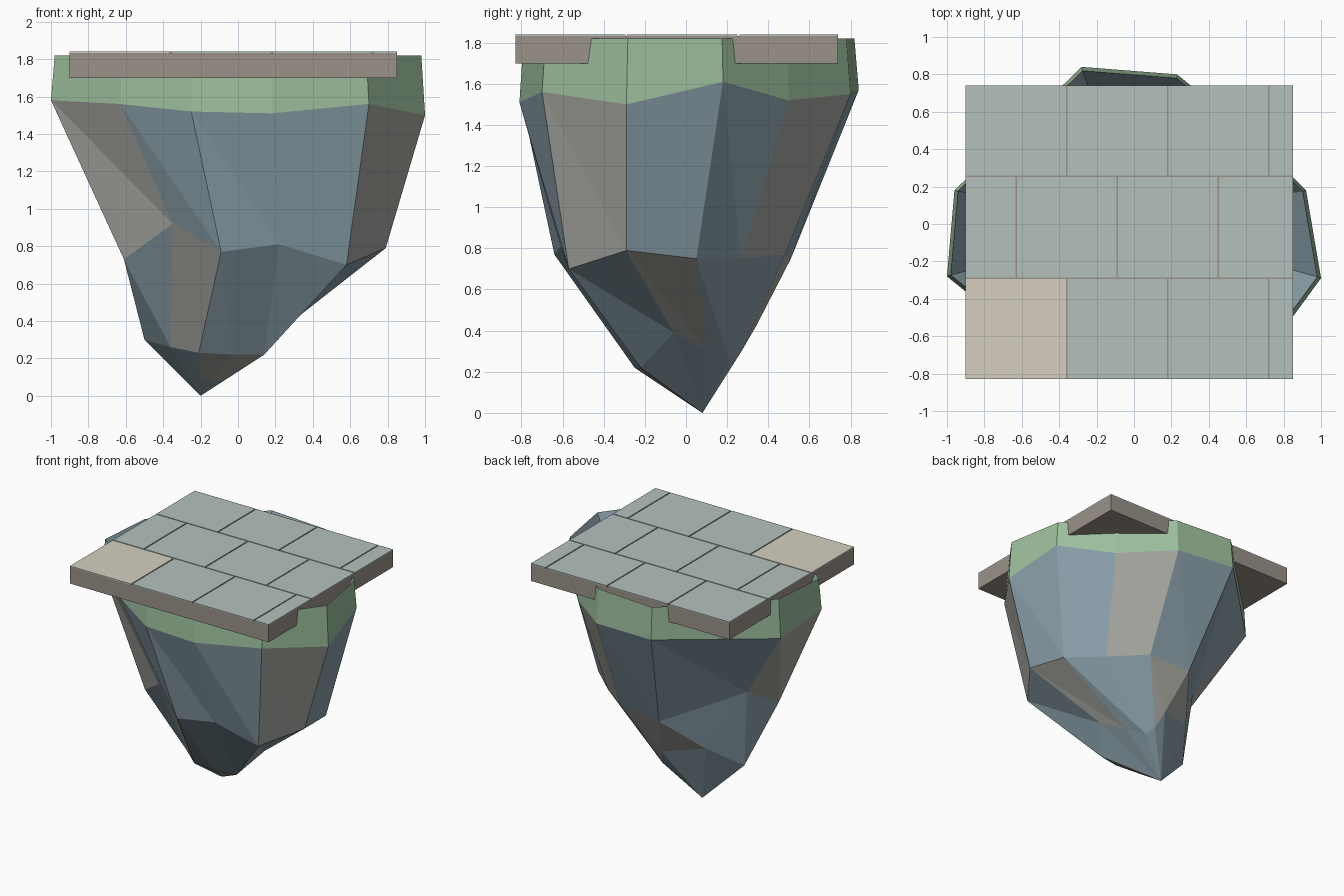
import bpy
import bmesh
from mathutils import Vector

cube = bpy.data.objects.get("Cube")
if cube:
    bpy.data.objects.remove(cube, do_unlink=True)


def material(name, rgb):
    """Make a flat material from a 0-255 display colour."""
    linear = [((c / 255 + 0.055) / 1.055) ** 2.4 for c in rgb] + [1]
    mat = bpy.data.materials.new(name)
    mat.use_nodes = True
    mat.diffuse_color = linear
    shader = next(n for n in mat.node_tree.nodes if n.type == 'BSDF_PRINCIPLED')
    shader.inputs["Base Color"].default_value = linear
    shader.inputs["Roughness"].default_value = 0.9
    return mat


blue_rock = material("blue grey rock", (138, 160, 170))
warm_rock = material("warm grey rock", (166, 166, 160))
grass = material("grass green", (156, 190, 156))
mortar = material("brown stone", (155, 146, 137))
slate = material("pale slate", (180, 193, 190))
sand = material("sand stone", (214, 207, 192))


def finish(name, bm, mats):
    bmesh.ops.recalc_face_normals(bm, faces=bm.faces)
    mesh = bpy.data.meshes.new(name)
    bm.to_mesh(mesh)
    bm.free()
    for mat in mats:
        mesh.materials.append(mat)
    obj = bpy.data.objects.new(name, mesh)
    bpy.context.collection.objects.link(obj)
    return obj


def box(name, low, high, mat):
    bm = bmesh.new()
    bmesh.ops.create_cube(bm, size=1)
    low, high = Vector(low), Vector(high)
    for v in bm.verts:
        v.co = (low + high) / 2 + v.co * (high - low)
    return finish(name, bm, [mat])


# Rock cross-sections, running counter-clockwise from the right-hand front
shoulder = [(-1, -.28, 1.58), (-.63, -.58, 1.56), (-.25, -.8, 1.52),
            (.18, -.81, 1.51), (.7, -.7, 1.56), (1, -.29, 1.5),
            (.92, .18, 1.61), (.6, .5, 1.52), (.23, .8, 1.55),
            (-.28, .84, 1.57), (-.96, .18, 1.51)]
waist = [(-.61, -.3, .73), (-.35, -.5, .92), (-.09, -.64, .77),
         (.22, -.61, .81), (.58, -.57, .7), (.79, -.29, .79),
         (.74, .05, .75), (.5, .27, .75), (.24, .48, .77),
         (-.12, .51, .75), (-.56, .03, .92)]
ankle = [(-.5, -.02, .3), (-.36, -.14, .26), (-.21, -.25, .23),
         (-.03, -.25, .22), (.14, -.22, .22), (.28, -.06, .39),
         (.16, .1, .31), (.06, .21, .26), (.02, .27, .3),
         (-.02, .34, .42), (-.33, .22, .48)]
tip = Vector((-.2, .08, 0))
toe = [Vector(p).lerp(tip, .64) for p in ankle]
rim = [(x * .98, y * .975, 1.82) for x, y, z in shoulder]
basin = [(x * .84, y * .84, 1.58) for x, y, z in shoulder]
count = len(shoulder)

# Segments of each band whose two triangles are warm rock
warm_segments = {0: {0, 4, 7, 10}, 1: {1, 5, 8}, 2: {2, 3}}

# Floating rock: triangulated bands tapering to a point
bm = bmesh.new()
rings = [[bm.verts.new(p) for p in ring] for ring in (shoulder, waist, ankle, toe)]
for band, (upper, lower) in enumerate(zip(rings, rings[1:])):
    for i in range(count):
        j = (i + 1) % count
        halves = [(upper[i], upper[j], lower[j]), (upper[i], lower[j], lower[i])]
        for half, corners in enumerate(halves):
            face = bm.faces.new(corners)
            warm = i in warm_segments.get(band, ())
            lone = (band, i, half) == (1, 9, 1)
            face.material_index = int(warm or lone)
point = bm.verts.new(tip)
for i in range(count):
    bm.faces.new((rings[-1][i], rings[-1][(i + 1) % count], point))
finish("rock", bm, [blue_rock, warm_rock])


def collar(name, first, second, mat, cap=False):
    """Join two rings with a band of quads and optionally fill the second."""
    bm = bmesh.new()
    a = [bm.verts.new(p) for p in first]
    b = [bm.verts.new(p) for p in second]
    for i in range(count):
        j = (i + 1) % count
        bm.faces.new((a[i], a[j], b[j], b[i]))
    if cap:
        bm.faces.new(b)
    return finish(name, bm, [mat])


# Grass edge and the hollow inside it
collar("grass_edge", shoulder, rim, grass)
collar("rock_hollow", rim, basin, blue_rock, cap=True)

# Stone platform
left, right, front, back = -.9, .85, -.83, .74
top = 1.84
box("platform", (left, front, 1.7), (right, back, top - .008), mortar)

# Paving slabs in staggered rows with narrow joints
gap = .004
rows = [front, -.29, .255, back]
tile = .54
for r in range(3):
    offset = tile / 2 if r == 1 else tile
    edges = [left] + [left + offset + tile * k for k in range(4)]
    edges = [e for e in edges if e < right] + [right]
    for c, (x0, x1) in enumerate(zip(edges, edges[1:])):
        low = (x0 + gap * (x0 > left), rows[r] + gap * (r > 0), top - .008)
        high = (x1 - gap * (x1 < right), rows[r + 1] - gap * (r < 2), top)
        box(f"paving_slab_{r}_{c}", low, high, sand if r == c == 0 else slate)
